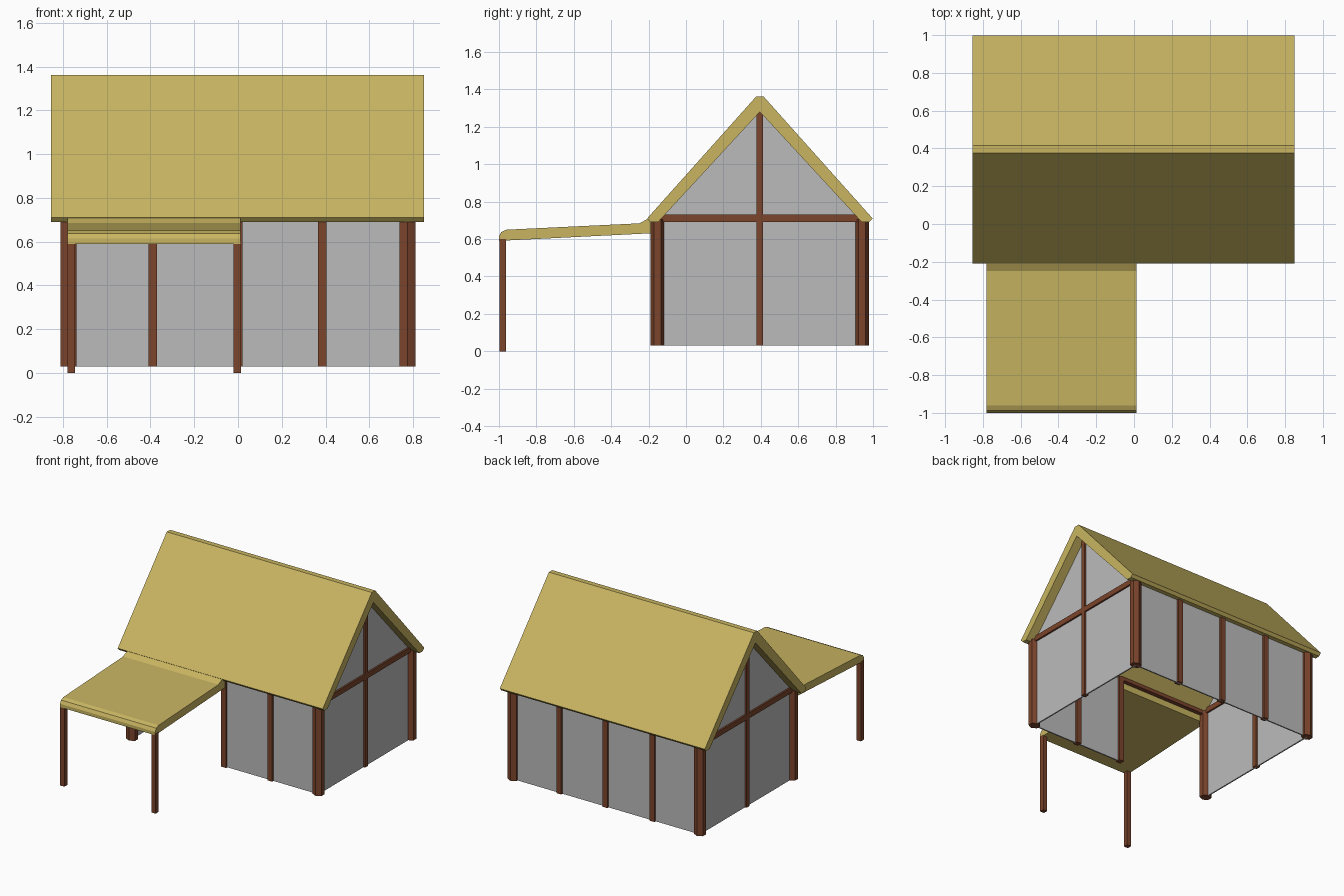
import bpy, bmesh, math
from mathutils import Vector

cube = bpy.data.objects.get("Cube")
if cube:
    bpy.data.objects.remove(cube, do_unlink=True)


def material(name, rgb):
    m = bpy.data.materials.new(name)
    m.use_nodes = True
    m.diffuse_color = (*rgb, 1)
    m.node_tree.nodes["Principled BSDF"].inputs["Base Color"].default_value = (*rgb, 1)
    return m


THATCH = material("straw thatch", (0.58, 0.46, 0.12))
TIMBER = material("brown timber", (0.20, 0.058, 0.025))
PLASTER = material("grey plaster", (0.50, 0.50, 0.50))


def prism(name, points, sweep, mat):
    """Solid made by sweeping a flat outline along a vector."""
    bm = bmesh.new()
    face = bm.faces.new([bm.verts.new(p) for p in points])
    ext = bmesh.ops.extrude_face_region(bm, geom=[face])
    verts = [g for g in ext["geom"] if isinstance(g, bmesh.types.BMVert)]
    bmesh.ops.translate(bm, verts=verts, vec=Vector(sweep))
    bmesh.ops.recalc_face_normals(bm, faces=bm.faces)
    mesh = bpy.data.meshes.new(name)
    bm.to_mesh(mesh)
    bm.free()
    mesh.materials.append(mat)
    obj = bpy.data.objects.new(name, mesh)
    bpy.context.collection.objects.link(obj)
    return obj


def along_x(name, profile, x0, x1, mat):
    return prism(name, [(x0, y, z) for y, z in profile], (x1 - x0, 0, 0), mat)


def box(name, lo, hi, mat):
    (x0, y0, z0), (x1, y1, z1) = lo, hi
    return along_x(name, [(y0, z0), (y1, z0), (y1, z1), (y0, z1)], x0, x1, mat)


def post(name, x, y, z0, z1, w=0.04):
    h = w / 2
    return box(name, (x - h, y - h, z0), (x + h, y + h, z1), TIMBER)


# House layout
MID, HALF_Y, HALF_X = 0.395, 0.547, 0.775
FRONT, BACK = MID - HALF_Y, MID + HALF_Y
BASE, EAVE, APEX = 0.03, 0.69, 1.28
T = 0.005

# Main roof: mirrored outline of two thick slopes with a flat ridge
outer = [(0.02, 1.362), (0.603, 0.71), (0.585, 0.69), (0.545, 0.69)]
profile = ([(MID + y, z) for y, z in outer] + [(MID, APEX)]
           + [(MID - y, z) for y, z in reversed(outer)])
along_x("main_roof", profile, -0.855, 0.85, THATCH)

# Porch roof with a rounded front edge and an upturned joint at the eave
porch = [(-1, 0.59), (-1, 0.615), (-0.987, 0.638), (-0.96, 0.65), (-0.25, 0.684),
         (-0.2, 0.71), (-0.165, 0.71), (-0.165, 0.632), (-0.97, 0.592)]
along_x("porch_roof", porch, -0.78, 0.012, THATCH)

# Gable ends: wall, centre post and tie beam
gable = [(FRONT, BASE), (BACK, BASE), (BACK, EAVE), (MID, APEX), (FRONT, EAVE)]
for side, x in (("left", HALF_X), ("right", -HALF_X)):
    along_x(f"{side}_gable_wall", gable, x - T, x + T, PLASTER)
    post(f"{side}_gable_post", x, MID, BASE, APEX + 0.01, 0.036)
    box(f"{side}_tie_beam", (x - 0.018, FRONT, EAVE), (x + 0.018, BACK, 0.73), TIMBER)
    # Six-sided corner posts
    for end, y in (("front", FRONT), ("back", BACK)):
        ring = [(x + 0.043 * math.sin(a), y + 0.037 * math.cos(a), BASE)
                for a in (i * math.pi / 3 for i in range(6))]
        prism(f"{end}_{side}_corner_post", ring, (0, 0, 0.675), TIMBER)

# Long walls; the front is open under the porch
box("back_wall", (-HALF_X, BACK - T, BASE), (HALF_X, BACK + T, EAVE), PLASTER)
box("front_wall", (0, FRONT - T, BASE), (HALF_X, FRONT + T, EAVE), PLASTER)
for i, x in enumerate((-0.39, 0, 0.385)):
    post(f"back_post_{i + 1}", x, BACK, BASE, 0.7)
    if x >= 0:
        post(f"front_post_{i}", x, FRONT, BASE, 0.7)
box("doorway_beam", (-HALF_X, FRONT - 0.018, EAVE - 0.01),
    (0, FRONT + 0.018, 0.725), TIMBER)

# Porch posts stand on the ground
for side, x in (("left", -0.004), ("right", -0.763)):
    post(f"{side}_porch_post", x, -0.98, 0, 0.6, 0.035)
